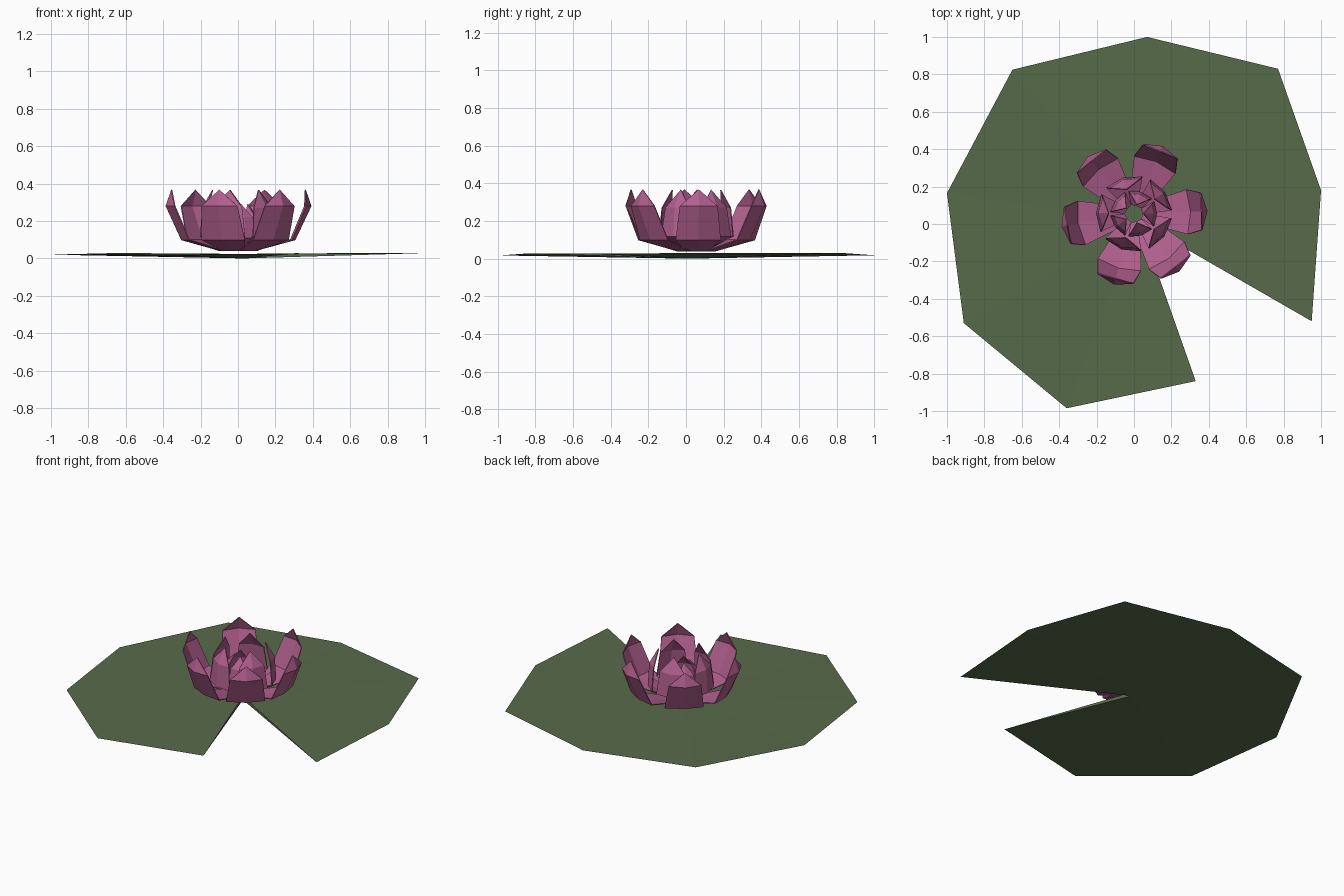
import bpy, bmesh, math
from mathutils import Vector

if "Cube" in bpy.data.objects:
    bpy.data.objects.remove(bpy.data.objects["Cube"])


def material(name, rgb):
    m = bpy.data.materials.new(name)
    m.diffuse_color = (*rgb, 1)
    m.use_nodes = True
    m.node_tree.nodes["Principled BSDF"].inputs["Base Color"].default_value = m.diffuse_color
    return m


green = material("leaf green", (0.095, 0.145, 0.068))
pink = material("petal pink", (0.45, 0.118, 0.275))


def finish(bm, name, mat):
    me = bpy.data.meshes.new(name)
    bm.to_mesh(me)
    bm.free()
    me.materials.append(mat)
    ob = bpy.data.objects.new(name, me)
    bpy.context.collection.objects.link(ob)
    return ob


# Lily pad: shallow lens with a notch, thin at the rim
rim = [(0.95, -0.52, 0.027), (1.0, 0.18, 0.03), (0.77, 0.83, 0.03), (0.07, 1.0, 0.018),
       (-0.65, 0.825, 0.029), (-1.0, 0.165, 0.02), (-0.91, -0.53, 0.022),
       (-0.36, -0.985, 0.017), (0.33, -0.84, 0.028)]
bm = bmesh.new()
edge = [bm.verts.new(p) for p in rim]
top = bm.verts.new((0.03, 0.01, 0.024))
bottom = bm.verts.new((0.03, 0.01, 0.0))
for a, b in zip(edge, edge[1:]):
    bm.faces.new((top, a, b))
    bm.faces.new((bottom, b, a))
bm.faces.new((top, bottom, edge[0]))
bm.faces.new((top, edge[-1], bottom))
finish(bm, "lily_pad", green)


# Rings of cupped, pointed petals; rows are (radius, height, half width, cup depth)
def petal_ring(name, angles, rows, tip):
    bm = bmesh.new()
    for deg in angles:
        a = math.radians(deg)
        out = Vector((math.cos(a), math.sin(a), 0))
        side = Vector((-out.y, out.x, 0))

        def point(r, z, s):
            return bm.verts.new(Vector((0, 0.055, z)) + out * r + side * s)

        grid = [[point(r - (cup if s else 0), z, s * w) for s in (-1, 0, 1)]
                for r, z, w, cup in rows]
        for low, high in zip(grid, grid[1:]):
            for i in (0, 1):
                bm.faces.new((low[i], low[i + 1], high[i + 1], high[i]))
        end = point(tip[0], tip[1], 0)
        for i in (0, 1):
            bm.faces.new((grid[-1][i], grid[-1][i + 1], end))
    ob = finish(bm, name, pink)
    thick = ob.modifiers.new("thin", 'SOLIDIFY')
    thick.thickness = 0.006
    thick.offset = 0


petal_ring("outer_petals", (2, 67, 129, 190, 254, 308),
           [(0.09, 0.042, 0.06, 0.005), (0.305, 0.10, 0.12, 0.02), (0.39, 0.28, 0.10, 0.03)],
           (0.36, 0.367))
petal_ring("middle_petals", (35, 107, 179, 251, 323),
           [(0.06, 0.05, 0.04, 0.005), (0.20, 0.12, 0.10, 0.025), (0.19, 0.27, 0.08, 0.025)],
           (0.135, 0.365))
petal_ring("inner_petals", (0, 72, 144, 216, 288),
           [(0.045, 0.055, 0.03, 0.003), (0.12, 0.11, 0.065, 0.015), (0.105, 0.22, 0.05, 0.012)],
           (0.05, 0.29))
